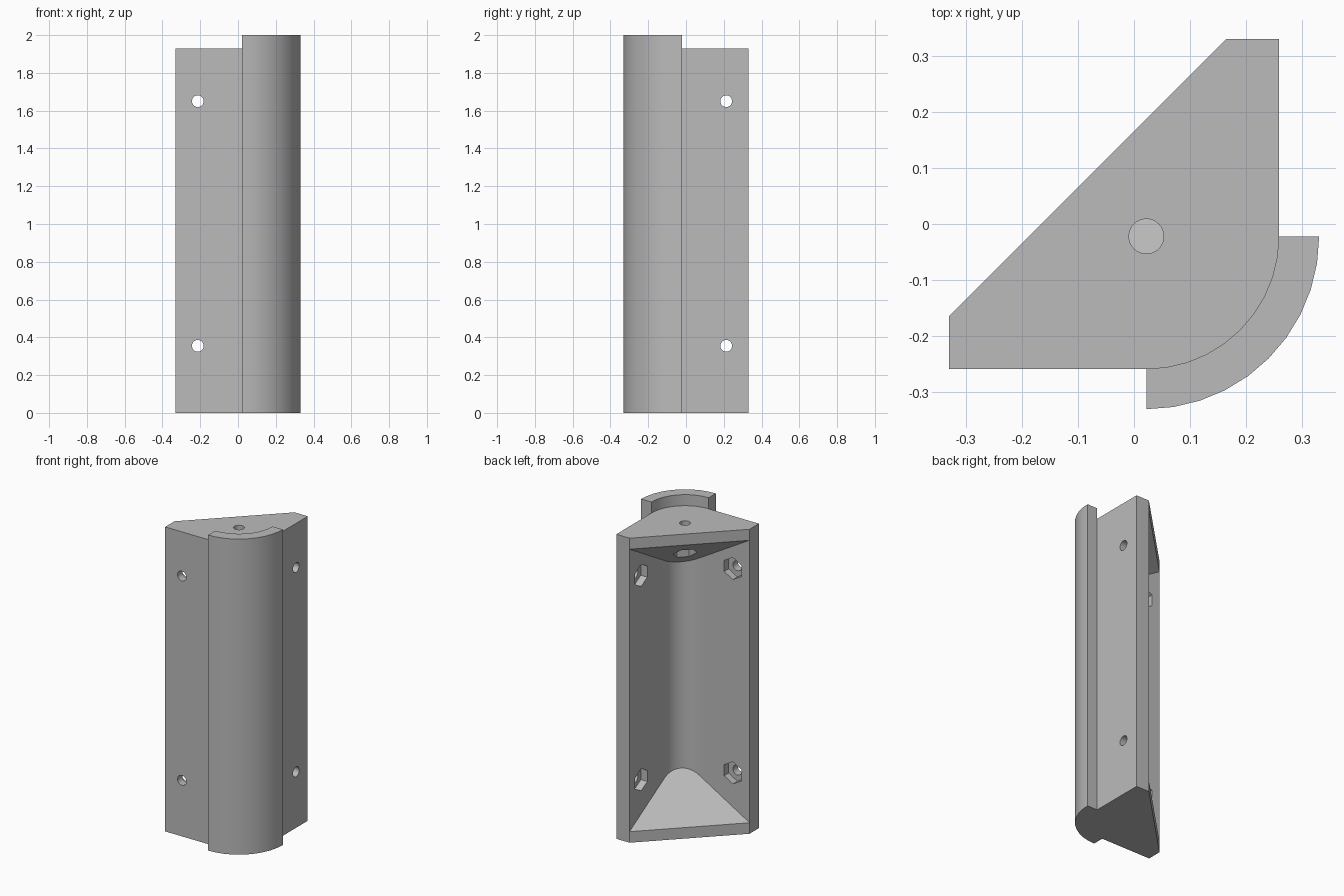
import bpy, bmesh
from math import sin, cos, pi, radians
from mathutils import Matrix, Vector

if "Cube" in bpy.data.objects:
    bpy.data.objects.remove(bpy.data.objects["Cube"], do_unlink=True)

grey = bpy.data.materials.new("plain grey")
grey.use_nodes = True
colour = (0.5, 0.5, 0.5, 1)
grey.diffuse_color = colour
grey.node_tree.nodes["Principled BSDF"].inputs["Base Color"].default_value = colour

C = 0.022            # corner centre is (C, -C)
END, OUT, IN = 0.33, 0.258, 0.165
BODY_H, STRIP_H, RIM, SLOPE = 1.93, 2.0, 0.07, 0.83
HOLE_R, NUT_R = 0.031, 0.07


def arc(r, steps=10):
    """Quarter circle around the corner, from the front to the side."""
    angles = [-pi / 2 + i * pi / 2 / steps for i in range(steps + 1)]
    return [(C + r * cos(a), -C + r * sin(a)) for a in angles]


def prism(name, outline, low, high):
    """Solid from an outline, with end heights given by functions of x, y."""
    bm = bmesh.new()
    bottom = [bm.verts.new((x, y, low(x, y))) for x, y in outline]
    top = [bm.verts.new((x, y, high(x, y))) for x, y in outline]
    bm.faces.new(bottom)
    bm.faces.new(top)
    n = len(outline)
    for i in range(n):
        j = (i + 1) % n
        bm.faces.new((bottom[i], bottom[j], top[j], top[i]))
    bmesh.ops.recalc_face_normals(bm, faces=bm.faces)
    return finish(name, bm)


def finish(name, bm):
    mesh = bpy.data.meshes.new(name)
    bm.to_mesh(mesh)
    bm.free()
    mesh.materials.append(grey)
    obj = bpy.data.objects.new(name, mesh)
    bpy.context.collection.objects.link(obj)
    return obj


def rod(name, start, end, radius, sides, twist=0):
    """Round or six-sided cutter between two points."""
    a, b = Vector(start), Vector(end)
    turn = (b - a).to_track_quat('Z', 'Y').to_matrix().to_4x4()
    bm = bmesh.new()
    bmesh.ops.create_cone(bm, cap_ends=True, segments=sides, radius1=radius,
                          radius2=radius, depth=(b - a).length,
                          matrix=Matrix.Translation((a + b) / 2) @ turn
                          @ Matrix.Rotation(twist, 4, 'Z'))
    return finish(name, bm)


def combine(target, other, operation):
    mod = target.modifiers.new(other.name, 'BOOLEAN')
    mod.operation, mod.solver, mod.object = operation, 'EXACT', other
    other.hide_render = True
    bpy.context.view_layer.objects.active = target
    bpy.ops.object.modifier_apply(modifier=mod.name)
    bpy.data.objects.remove(other, do_unlink=True)


# Corner body with a rounded edge and a diagonal back
body = prism("corner_bracket",
             [(-END, -OUT)] + arc(OUT - C) + [(OUT, END), (IN, END), (-END, -IN)],
             lambda x, y: 0, lambda x, y: BODY_H)

# Curved strip around the corner, standing above the body
strip = prism("corner_strip", arc(OUT - C) + arc(END - C)[::-1],
              lambda x, y: 0, lambda x, y: STRIP_H)
combine(body, strip, 'UNION')


# Hollow back with sloping floor and roof
def rise(x, y):
    return RIM + SLOPE * (x - y + IN) / 2 ** 0.5


e = 0.03
hollow = prism("hollow_cutter",
               [(-END, -IN)] + arc(IN - C) + [(IN, END), (IN - e, END + e), (-END - e, -IN + e)],
               rise, lambda x, y: BODY_H - rise(x, y))
combine(body, hollow, 'DIFFERENCE')

# Screw holes and nut pockets in both walls
for z in (0.355, 1.65):
    for side in (False, True):
        def at(depth):
            x, y = -0.213, -depth
            return (-y, -x, z) if side else (x, y, z)
        combine(body, rod("hole_cutter", at(0.4), at(0.1), HOLE_R, 32), 'DIFFERENCE')
        combine(body, rod("nut_cutter", at(0.21), at(0.14), NUT_R, 6), 'DIFFERENCE')

# Screw hole and nut pocket in the roof
combine(body, rod("top_hole_cutter", (C, -C, 1.6), (C, -C, 2.1), HOLE_R, 32), 'DIFFERENCE')
combine(body, rod("top_nut_cutter", (C, -C, 1.6), (C, -C, BODY_H - RIM), NUT_R, 6, radians(15)),
        'DIFFERENCE')

bpy.ops.object.select_all(action='DESELECT')
body.select_set(True)
bpy.context.view_layer.objects.active = body
bpy.ops.object.shade_smooth_by_angle(angle=radians(30))
